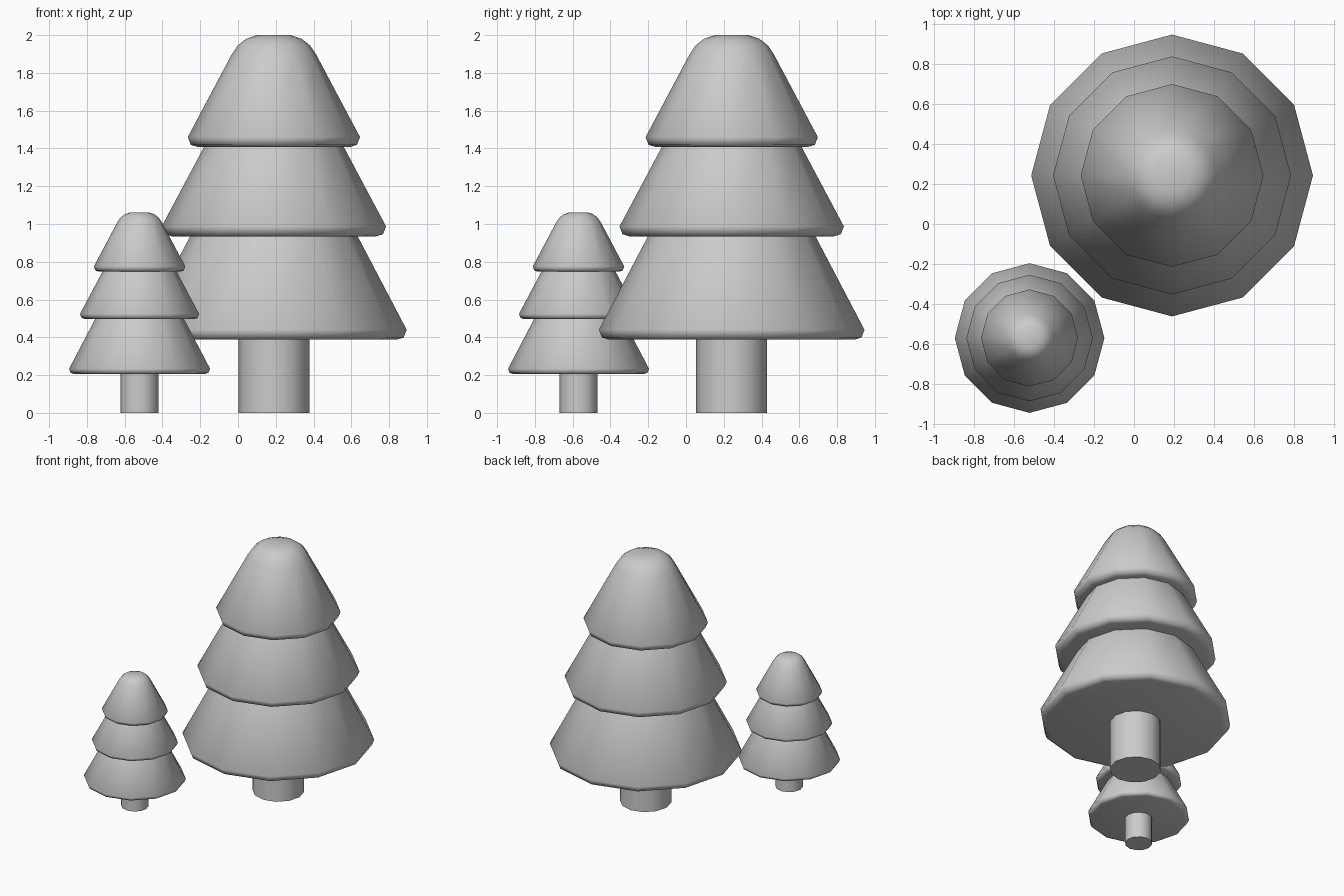
import bpy, bmesh, math

if "Cube" in bpy.data.objects:
    bpy.data.objects.remove(bpy.data.objects["Cube"])

SIDES = 12


def lathe(name, profile, location, scale):
    """Spin an (r, z) profile, bottom to top, into a closed 12-sided solid."""
    bm = bmesh.new()
    rings = []
    for r, z in profile:
        rings.append([bm.verts.new((r * math.cos(2 * math.pi * i / SIDES),
                                    r * math.sin(2 * math.pi * i / SIDES), z))
                      for i in range(SIDES)])
    for low, high in zip(rings, rings[1:]):
        for i in range(SIDES):
            j = (i + 1) % SIDES
            bm.faces.new((low[i], low[j], high[j], high[i]))
    bm.faces.new(rings[0][::-1])
    bm.faces.new(rings[-1])
    mesh = bpy.data.meshes.new(name)
    bm.to_mesh(mesh)
    bm.free()
    obj = bpy.data.objects.new(name, mesh)
    bpy.context.collection.objects.link(obj)
    obj.location = location
    obj.scale = (scale,) * 3
    bpy.ops.object.select_all(action='DESELECT')
    obj.select_set(True)
    bpy.context.view_layer.objects.active = obj
    bpy.ops.object.shade_smooth_by_angle(angle=math.radians(62))
    return obj


def skirt(radius, base):
    """Rounded lower rim of a foliage tier."""
    return [(radius - 0.052, base), (radius - 0.016, base + 0.011),
            (radius, base + 0.052)]


def tree(prefix, location, scale):
    # trunk, running up into the foliage
    lathe(prefix + "_trunk", [(0.188, 0), (0.188, 0.45)], location, scale)
    # two lower tiers, each tucked under the next
    lathe(prefix + "_lower_tier", skirt(0.703, 0.388) + [(0.42, 0.98)],
          location, scale)
    lathe(prefix + "_middle_tier", skirt(0.594, 0.935) + [(0.345, 1.455)],
          location, scale)
    # top tier with a domed tip
    dome = [(0.225, 1.895), (0.192, 1.945), (0.148, 1.98), (0.09, 2.0)]
    lathe(prefix + "_top_tier", skirt(0.456, 1.408) + dome, location, scale)


tree("large_tree", (0.19, 0.242, 0), 1.0)
tree("small_tree", (-0.521, -0.569, 0), 0.531)
